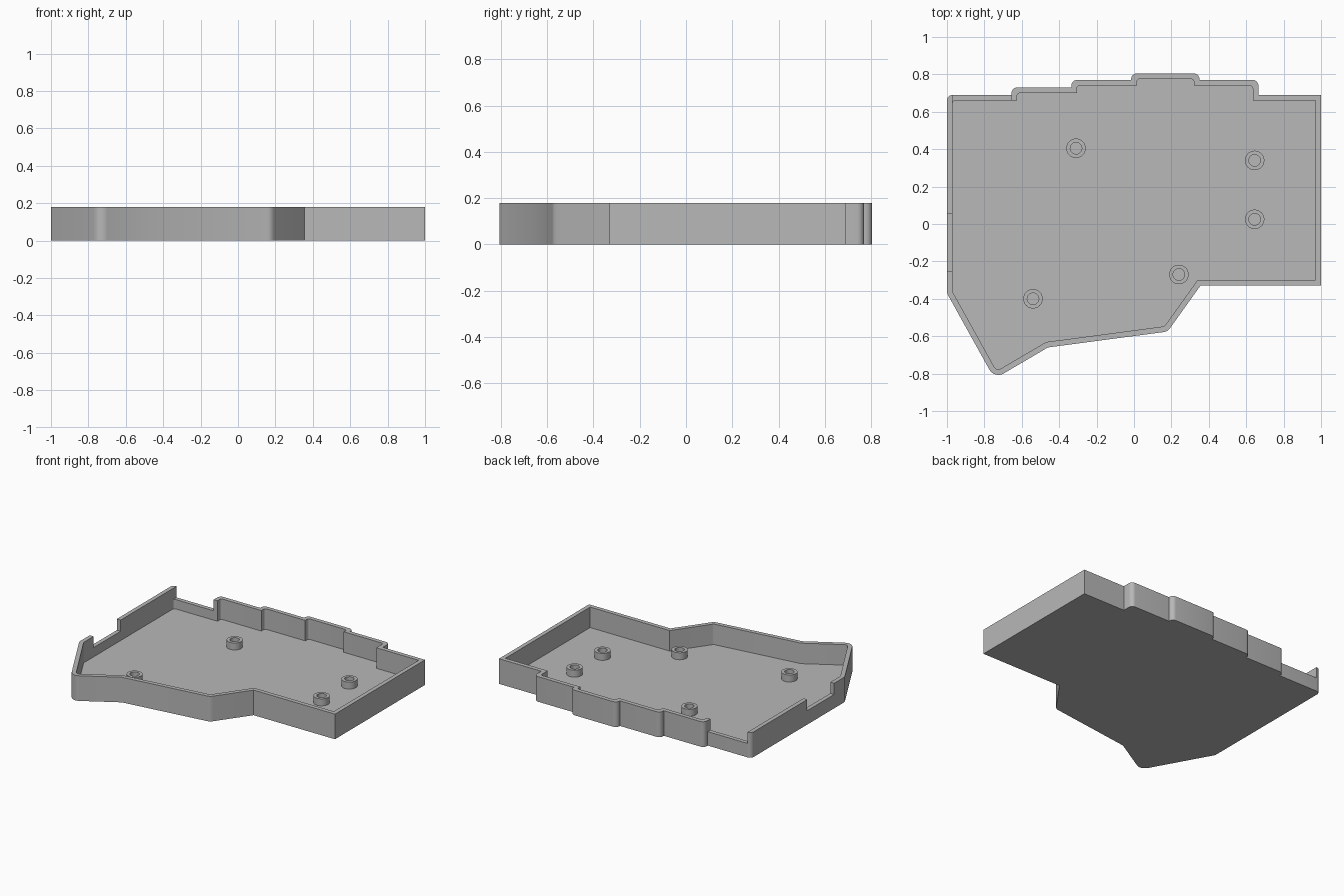
import bpy, bmesh
from math import tau, cos, sin, radians
from mathutils import Vector

HEIGHT, FLOOR, WALL, NOTCH = 0.18, 0.033, 0.03, 0.10

old = bpy.data.objects.get("Cube")
if old:
    bpy.data.objects.remove(old, do_unlink=True)

grey = bpy.data.materials.new("light_grey_plastic")
grey.use_nodes = True
colour = (0.48, 0.48, 0.48, 1)
grey.diffuse_color = colour
grey.node_tree.nodes["Principled BSDF"].inputs["Base Color"].default_value = colour


def finish(bm, name, smooth=True):
    bmesh.ops.recalc_face_normals(bm, faces=bm.faces)
    mesh = bpy.data.meshes.new(name)
    bm.to_mesh(mesh)
    bm.free()
    mesh.materials.append(grey)
    obj = bpy.data.objects.new(name, mesh)
    bpy.context.collection.objects.link(obj)
    if smooth:
        smooth_shade(obj)
    return obj


def smooth_shade(obj):
    bpy.ops.object.select_all(action='DESELECT')
    obj.select_set(True)
    bpy.context.view_layer.objects.active = obj
    bpy.ops.object.shade_smooth_by_angle(angle=radians(30))


def bridge(bm, low, high):
    n = len(low)
    for i in range(n):
        j = (i + 1) % n
        bm.faces.new((low[i], low[j], high[j], high[i]))


# Tray outline, counter-clockwise: x, y, corner radius
OUTLINE = [
    (1, -.33, 0), (1, .69, 0), (.665, .69, 0), (.665, .77, .03),
    (.35, .77, 0), (.35, .805, .03), (-.015, .805, .03), (-.015, .77, 0),
    (-.335, .77, .03), (-.335, .73, 0), (-.655, .73, .03), (-.655, .69, 0),
    (-1, .69, .03), (-1, -.37, .05), (-.746, -.828, .055),
    (-.46, -.66, 0), (.18, -.575, .05), (.355, -.33, 0),
]


def outline(inset):
    """Outline moved inwards, with its convex corners rounded."""
    pts = [Vector(c[:2]) for c in OUTLINE]
    ring = []
    for i, p in enumerate(pts):
        d1 = (p - pts[i - 1]).normalized()
        d2 = (pts[(i + 1) % len(pts)] - p).normalized()
        n1, n2 = Vector((d1.y, -d1.x)), Vector((d2.y, -d2.x))
        mitre = (n1 + n2) / (1 + n1.dot(n2))
        corner = p - mitre * inset
        r = OUTLINE[i][2]
        if not r:
            ring.append(corner)
            continue
        r = max(r - inset, .015)
        centre = corner - mitre * r
        ring += [centre + n1.slerp(n2, k / 6) * r for k in range(7)]
    return ring


# Tray: floor and surrounding wall
bm = bmesh.new()
outer, inner = outline(0), outline(WALL)
loops = [[bm.verts.new((p.x, p.y, z)) for p in ring] for ring, z in
         ((outer, 0), (outer, HEIGHT), (inner, HEIGHT), (inner, FLOOR))]
for low, high in zip(loops, loops[1:]):
    bridge(bm, low, high)
bm.faces.new(loops[0])
bm.faces.new(loops[-1])
tray = finish(bm, "tray", False)


# Connector openings cut down from the rim
def cut_opening(x1, x2, y1, y2):
    bm = bmesh.new()
    bmesh.ops.create_cube(bm, size=1)
    for v in bm.verts:
        v.co = (x2 if v.co.x > 0 else x1, y2 if v.co.y > 0 else y1,
                HEIGHT + .1 if v.co.z > 0 else NOTCH)
    cutter = finish(bm, "opening_cutter", False)
    cutter.hide_render = True
    mod = tray.modifiers.new("opening", 'BOOLEAN')
    mod.operation, mod.solver, mod.object = 'DIFFERENCE', 'EXACT', cutter
    bpy.context.view_layer.objects.active = tray
    bpy.ops.object.modifier_apply(modifier=mod.name)
    bpy.data.objects.remove(cutter, do_unlink=True)


cut_opening(-1.1, -.96, -.25, .055)
cut_opening(-.97, -.655, .6, .75)
smooth_shade(tray)


# Hollow screw posts standing on the floor
def screw_post(number, x, y, r_out=.052, r_in=.031, top=.083, sides=32):
    bm = bmesh.new()
    rings = [[bm.verts.new((x + r * cos(tau * k / sides),
                            y + r * sin(tau * k / sides), z))
              for k in range(sides)] for r, z in
             ((r_out, FLOOR - .01), (r_out, top), (r_in, top), (r_in, FLOOR - .01))]
    for i in range(4):
        bridge(bm, rings[i], rings[(i + 1) % 4])
    finish(bm, f"screw_post_{number}")


POSTS = [(-.31, .405), (.645, .34), (.645, .025), (.24, -.27), (-.54, -.4)]
for number, (x, y) in enumerate(POSTS, 1):
    screw_post(number, x, y)
